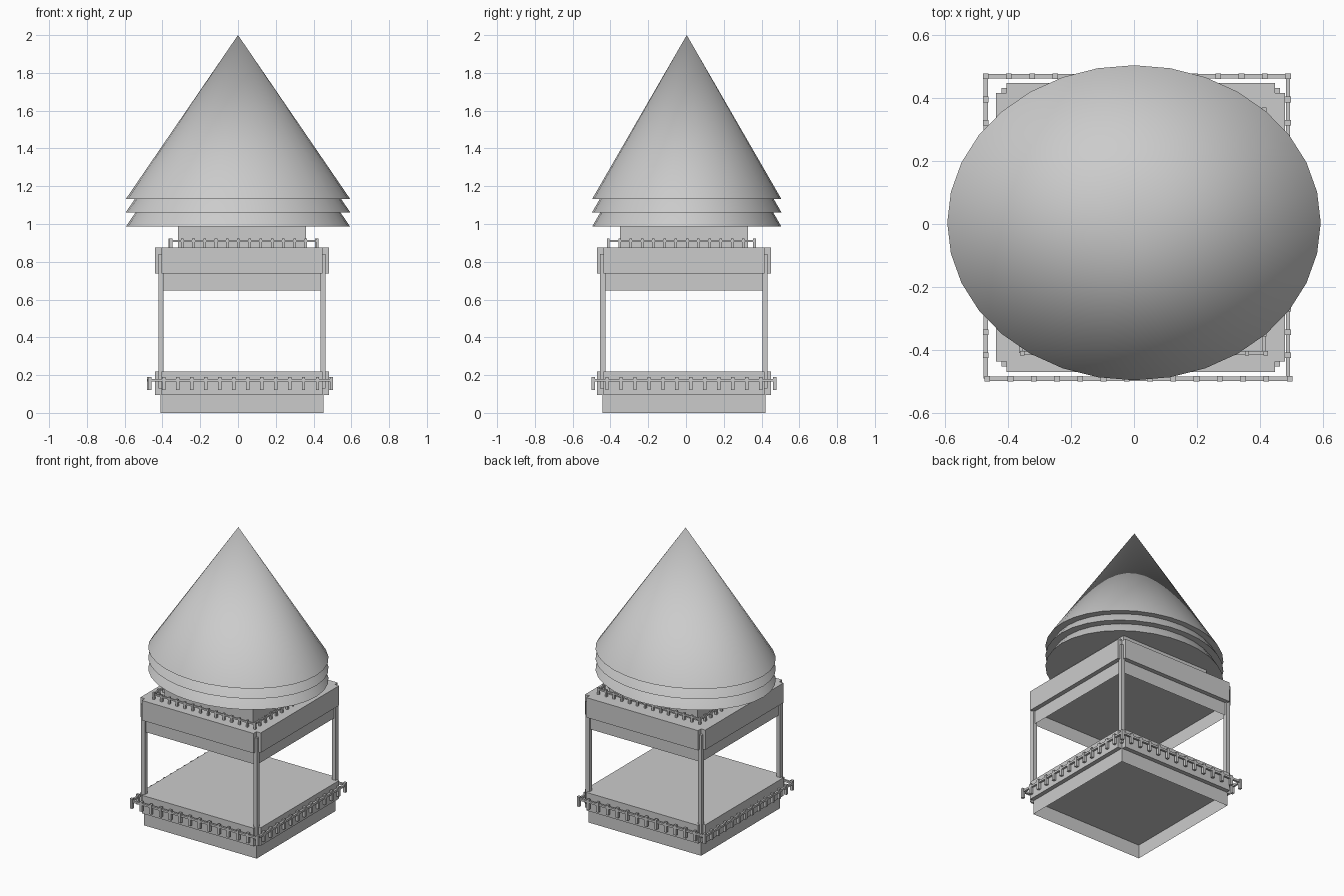
import bpy, bmesh
from mathutils import Matrix, Vector

if "Cube" in bpy.data.objects:
    bpy.data.objects.remove(bpy.data.objects["Cube"])

CX, CY = 0.021, -0.011      # the tower sits slightly off the roof axis


def finish(name, bm):
    me = bpy.data.meshes.new(name)
    bm.to_mesh(me)
    bm.free()
    ob = bpy.data.objects.new(name, me)
    bpy.context.collection.objects.link(ob)
    return ob


def add_box(bm, c, s):
    m = Matrix.Translation(Vector(c)) @ Matrix.Diagonal((*s, 1))
    bmesh.ops.create_cube(bm, size=1, matrix=m)


def open_skirt(name, half, z0, z1):
    # four thin walls, open above and below
    bm = bmesh.new()
    add_box(bm, (CX, CY, (z0 + z1) / 2), (2 * half, 2 * half, z1 - z0))
    bm.normal_update()
    caps = [f for f in bm.faces if abs(f.normal.z) > 0.5]
    bmesh.ops.delete(bm, geom=caps, context='FACES_ONLY')
    return finish(name, bm)


def notched_slab(name, half, notch, z0, z1):
    # square slab with a small square cut from each corner
    h, n = half, half - notch
    pts = []
    for sx, sy in ((1, 1), (-1, 1), (-1, -1), (1, -1)):
        corner = [(h * sx, n * sy), (n * sx, n * sy), (n * sx, h * sy)]
        pts += corner if sx * sy > 0 else corner[::-1]
    bm = bmesh.new()
    face = bm.faces.new([bm.verts.new((CX + x, CY + y, z0)) for x, y in pts])
    ext = bmesh.ops.extrude_face_region(bm, geom=[face], use_keep_orig=True)
    for v in ext["geom"]:
        if isinstance(v, bmesh.types.BMVert):
            v.co.z = z1
    bmesh.ops.recalc_face_normals(bm, faces=bm.faces)
    return finish(name, bm)


def railing(name, cx, cy, half, z0, z1, rail_z, post, bar, count=13):
    bm = bmesh.new()
    zc = (z0 + z1) / 2
    for side in (-1, 1):
        shift = 0.005 if side < 0 else 0      # front row sits slightly to the right
        # bars along both directions
        add_box(bm, (cx + shift, cy + side * half, rail_z), (2 * half, bar, bar))
        add_box(bm, (cx + side * half, cy, rail_z), (bar, 2 * half, bar))
        # balusters, corners counted once
        for i in range(count + 1):
            t = -half + 2 * half * i / count
            add_box(bm, (cx + t + shift, cy + side * half, zc), (post, post, z1 - z0))
            if 0 < i < count:
                add_box(bm, (cx + side * half, cy + t, zc), (post, post, z1 - z0))
    return finish(name, bm)


# base and floor
open_skirt("base", 0.431, 0.0, 0.095)
notched_slab("floor_slab", 0.46, 0.033, 0.095, 0.22)

# corner posts
bm = bmesh.new()
for sx in (-1, 1):
    for sy in (-1, 1):
        add_box(bm, (CX + sx * 0.429, CY + sy * 0.429, 0.485), (0.028, 0.028, 0.71))
finish("corner_posts", bm)

# ceiling, upper slab and neck under the roof
open_skirt("ceiling_skirt", 0.43, 0.647, 0.738)
notched_slab("upper_slab", 0.46, 0.033, 0.738, 0.875)
open_skirt("roof_neck", 0.338, 0.875, 0.988)

# railings
railing("lower_railing", 0.009, -0.011, 0.481, 0.122, 0.19, 0.172, 0.018, 0.014)
railing("upper_railing", 0.027, -0.024, 0.387, 0.868, 0.922, 0.909, 0.014, 0.011)

# three stacked oval cones
for name, z in (("roof_top", 1.132), ("roof_middle", 1.062), ("roof_bottom", 0.986)):
    bpy.ops.mesh.primitive_cone_add(vertices=32, radius1=1, radius2=0, depth=1,
                                    location=(0, 0.004, z + 0.434))
    ob = bpy.context.object
    ob.name = name
    ob.scale = (0.594, 0.501, 0.868)
    bpy.ops.object.transform_apply(location=False, rotation=False, scale=True)
    bpy.ops.object.shade_smooth_by_angle()
